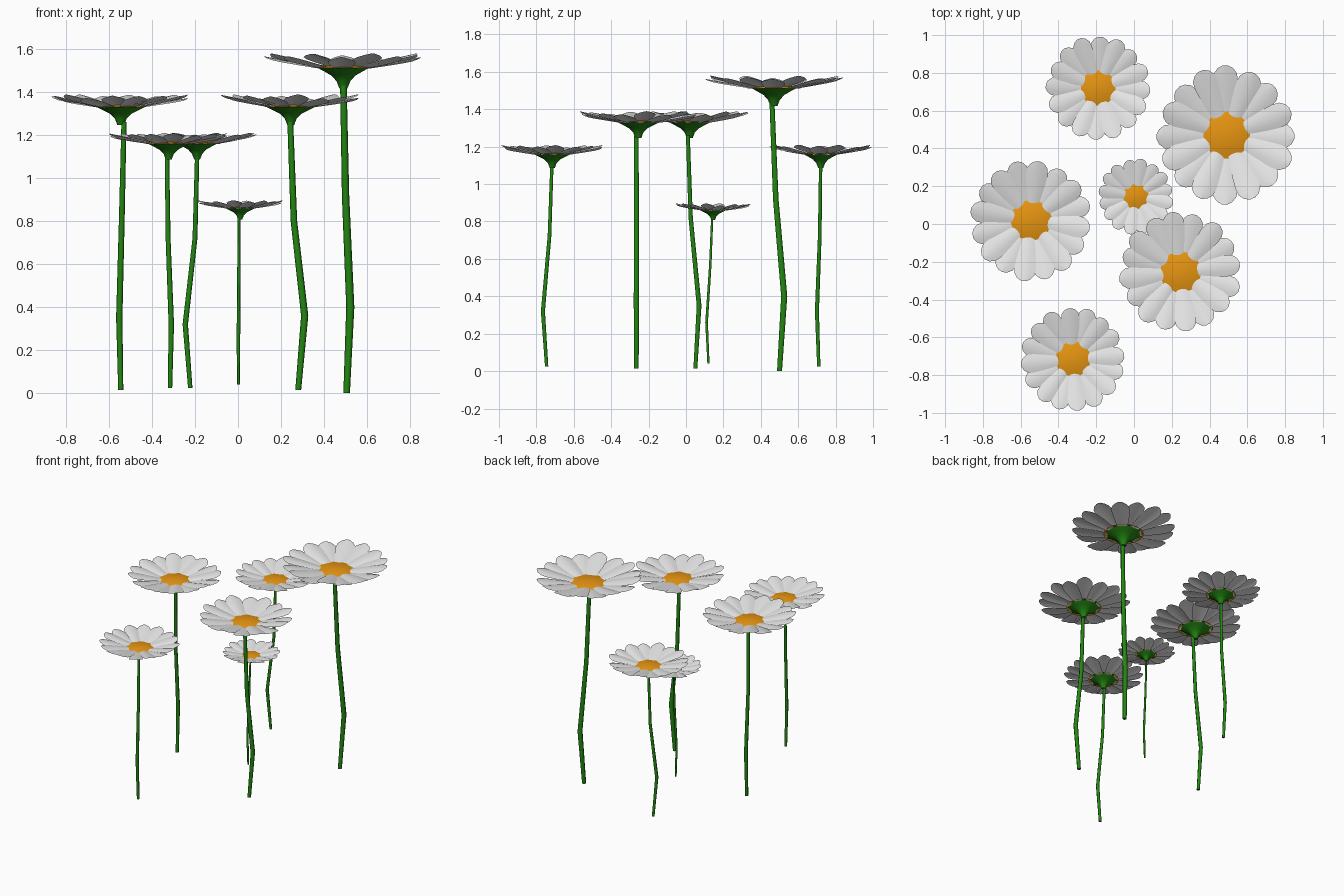
import bpy, bmesh, math, random
from mathutils import Vector, Matrix

random.seed(4)
cube = bpy.data.objects.get("Cube")
if cube:
    bpy.data.objects.remove(cube)


def material(name, rgb):
    m = bpy.data.materials.new(name)
    m.use_nodes = True
    m.diffuse_color = (*rgb, 1)
    m.node_tree.nodes["Principled BSDF"].inputs["Base Color"].default_value = (*rgb, 1)
    return m


WHITE = material("petal white", (0.8, 0.8, 0.8))
YELLOW = material("centre yellow", (0.85, 0.32, 0.006))
GREEN = material("stem green", (0.017, 0.24, 0.006))


def finish(bm, name, mat, angle=60, fix_normals=True):
    if fix_normals:
        bmesh.ops.recalc_face_normals(bm, faces=bm.faces)
    me = bpy.data.meshes.new(name)
    bm.to_mesh(me)
    bm.free()
    me.materials.append(mat)
    ob = bpy.data.objects.new(name, me)
    bpy.context.collection.objects.link(ob)
    bpy.ops.object.select_all(action='DESELECT')
    ob.select_set(True)
    bpy.context.view_layer.objects.active = ob
    bpy.ops.object.shade_smooth_by_angle(angle=math.radians(angle))
    return ob


def loft(bm, rings, cap_start=True, cap_end=True):
    rows = [[bm.verts.new(p) for p in ring] for ring in rings]
    n = len(rows[0])
    for a, b in zip(rows, rows[1:]):
        for i in range(n):
            j = (i + 1) % n
            bm.faces.new((a[i], a[j], b[j], b[i]))
    if cap_start:
        bm.faces.new(rows[0][::-1])
    if cap_end:
        bm.faces.new(rows[-1])


def ring(centre, radius, sides, lobe=0.0):
    out = []
    for i in range(sides):
        a = math.tau * i / sides
        r = radius * (1 + (lobe if i % 2 else -lobe))
        out.append(Vector(centre) + Vector((r * math.cos(a), r * math.sin(a), 0)))
    return out


# Petal half-width at each fraction of its length
PETAL = [(0, .08), (.2, .115), (.45, .15), (.7, .175), (.85, .165), (.95, .11), (1, .04)]


def add_petal(bm, angle, length, slope, base_z, roll):
    rot = Matrix.Rotation(angle, 3, 'Z')
    rows = []
    for t, w in PETAL:
        r = .24 + (length - .24) * t
        z = base_z + slope * (r - .24)
        row = []
        for s in (-1, -.5, 0, .5, 1):
            arch = -.028 * s * s * (w / .17)
            row.append(bm.verts.new(rot @ Vector((r, s * w, z + arch + roll * s * w))))
        rows.append(row)
    for a, b in zip(rows, rows[1:]):
        for i in range(4):
            bm.faces.new((a[i], b[i], b[i + 1], a[i + 1]))


def build_head(label, pos, size, turn):
    place = Matrix.Translation(pos) @ Matrix.Scale(size, 4) @ Matrix.Rotation(turn, 4, 'Z')

    # Two alternating layers of eight petals
    bm = bmesh.new()
    for i in range(16):
        upper = i % 2
        add_petal(bm, math.tau * i / 16 + random.uniform(-.03, .03),
                  random.uniform(.96, 1.0), random.uniform(.17, .22),
                  .268 if upper else .245, random.uniform(-.06, .06))
    finish(bm, label + "_petals", WHITE, fix_normals=False).matrix_world = place

    # Low domed centre
    bm = bmesh.new()
    loft(bm, [ring((0, 0, .31 - .062 * (r / .38) ** 2), r, 16)
              for r in (.38, .3, .2, .1, .02)], cap_start=False)
    finish(bm, label + "_centre", YELLOW).matrix_world = place

    # Flared green cup with a scalloped rim
    bm = bmesh.new()
    loft(bm, [ring((0, 0, z), r, 16, lobe) for z, r, lobe in
              ((-.01, .05, 0), (.08, .085, 0), (.15, .15, .02), (.2, .24, .05), (.245, .32, .07))])
    finish(bm, label + "_cup", GREEN).matrix_world = place


def build_stem(label, points, radius):
    bm = bmesh.new()
    scale = (.85, 1.05, .95, .85)
    loft(bm, [ring(p, radius * s, 6) for p, s in zip(points, scale)])
    finish(bm, label + "_stem", GREEN, 65)


# label, head size, head x and y, stem radius, stem points from the ground up
FLOWERS = [
    ("tall_flower", .372, (.49, .47), .018,
     [(.505, .5, 0), (.522, .525, .4), (.5, .48, .92), (.49, .46, 1.43)]),
    ("left_flower", .325, (.245, -.255), .016,
     [(.28, -.265, .015), (.31, -.265, .36), (.26, -.265, .8), (.243, -.265, 1.26)]),
    ("right_flower", .325, (-.545, .02), .014,
     [(-.545, .05, .015), (-.552, .07, .35), (-.54, .025, .82), (-.53, .01, 1.26)]),
    ("back_flower", .28, (-.19, .72), .012,
     [(-.222, .71, .025), (-.245, .7, .32), (-.2, .715, .72), (-.19, .72, 1.1)]),
    ("front_flower", .28, (-.322, -.715), .012,
     [(-.316, -.745, .025), (-.31, -.765, .32), (-.325, -.73, .72), (-.33, -.717, 1.1)]),
    ("small_flower", .202, (.01, .145), .008,
     [(.002, .12, .04), (.002, .11, .26), (.004, .13, .57), (.005, .14, .82)]),
]
for k, (label, size, (x, y), radius, points) in enumerate(FLOWERS):
    build_stem(label, points, radius)
    build_head(label, Vector((x, y, points[-1][2] - .01)), size, k * 1.3)
